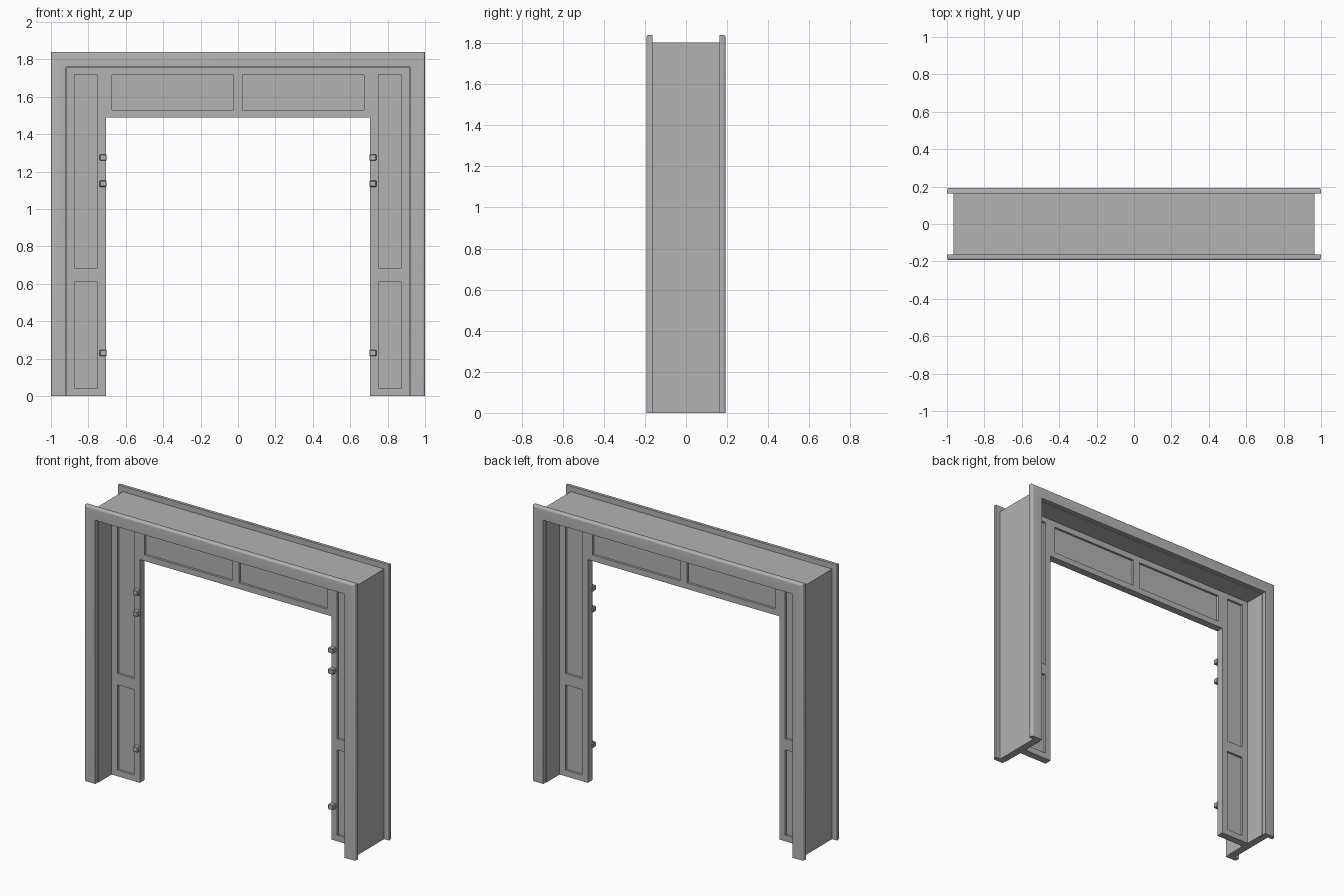
import bpy
import bmesh
from mathutils import Vector

if "Cube" in bpy.data.objects:
    bpy.data.objects.remove(bpy.data.objects["Cube"], do_unlink=True)

grey = bpy.data.materials.new("plain grey")
grey.use_nodes = True
grey.diffuse_color = (0.45, 0.45, 0.45, 1)
grey.node_tree.nodes["Principled BSDF"].inputs["Base Color"].default_value = grey.diffuse_color


def finish(name, bm, smooth=False):
    bmesh.ops.recalc_face_normals(bm, faces=bm.faces)
    mesh = bpy.data.meshes.new(name)
    bm.to_mesh(mesh)
    bm.free()
    mesh.materials.append(grey)
    obj = bpy.data.objects.new(name, mesh)
    bpy.context.collection.objects.link(obj)
    if smooth:
        bpy.ops.object.select_all(action='DESELECT')
        obj.select_set(True)
        bpy.context.view_layer.objects.active = obj
        bpy.ops.object.shade_smooth_by_angle()
    return obj


def add_box(bm, x, y, z):
    verts = bmesh.ops.create_cube(bm, size=1)["verts"]
    for v in verts:
        v.co = Vector([(r[0] + r[1]) / 2 + c * (r[1] - r[0]) for r, c in zip((x, y, z), v.co)])
    return verts


def portal(name, outer, inner, top, under, y0, y1, round_y=None):
    """Upside-down U extruded in depth, outer edge optionally rounded at round_y."""
    bm = bmesh.new()
    outline = [(-outer, 0), (-outer, top), (outer, top), (outer, 0),
               (inner, 0), (inner, under), (-inner, under), (-inner, 0)]
    face = bm.faces.new([bm.verts.new((x, y0, z)) for x, z in outline])
    new = bmesh.ops.extrude_face_region(bm, geom=[face])["geom"]
    for v in new:
        if isinstance(v, bmesh.types.BMVert):
            v.co.y = y1
    if round_y is not None:
        def on_rim(v):
            return abs(v.co.y - round_y) < 1e-5 and (abs(v.co.x) > outer - 1e-4 or v.co.z > top - 1e-4)
        rim = [e for e in bm.edges if all(on_rim(v) for v in e.verts)]
        bmesh.ops.bevel(bm, geom=rim, offset=0.013, segments=4, profile=0.5, affect='EDGES')
    finish(name, bm, round_y is not None)


HALF = 0.025     # half thickness of the panelled frames
RECESS = 0.01    # half thickness of the sunk panels


def panelled(name, x, z, xcuts, zcuts):
    """Stiles and rails around a grid of sunk panels."""
    bm = bmesh.new()
    y = (-HALF, HALF)
    xe = [x[0]] + [c for p in xcuts for c in p] + [x[1]]
    ze = [z[0]] + [c for p in zcuts for c in p] + [z[1]]
    for a, b in zip(xe[::2], xe[1::2]):
        add_box(bm, (a, b), y, z)
    for cut in xcuts:
        for a, b in zip(ze[::2], ze[1::2]):
            add_box(bm, cut, y, (a, b))
        for panel in zcuts:
            add_box(bm, cut, (-RECESS, RECESS), panel)
    finish(name, bm)


# Lining and the casings on both faces
portal("lining", 0.965, 0.915, 1.803, 1.755, -0.165, 0.165)
portal("front_casing", 1.0, 0.92, 1.84, 1.76, -0.193, -0.163, -0.193)
portal("back_casing", 1.0, 0.92, 1.84, 1.76, 0.163, 0.193, 0.193)

# Panelled header
panelled("header_panel", (-0.707, 0.707), (1.49, 1.757),
         [(-0.673, -0.025), (0.025, 0.673)], [(1.53, 1.715)])

# Panelled sides with hinge blocks on their front
for side, s in (("left", 1), ("right", -1)):
    def span(a, b):
        return tuple(sorted((s * a, s * b)))
    panelled(side + "_side_panel", span(0.707, 0.917), (0, 1.757),
             [span(0.75, 0.873)], [(0.04, 0.61), (0.685, 1.72)])
    bm = bmesh.new()
    for z in (0.23, 1.135, 1.275):
        add_box(bm, span(0.702, 0.74), (-0.056, -0.02), (z - 0.017, z + 0.017))
    bmesh.ops.bevel(bm, geom=list(bm.edges), offset=0.004, segments=1, affect='EDGES')
    finish(side + "_hinge_blocks", bm)
